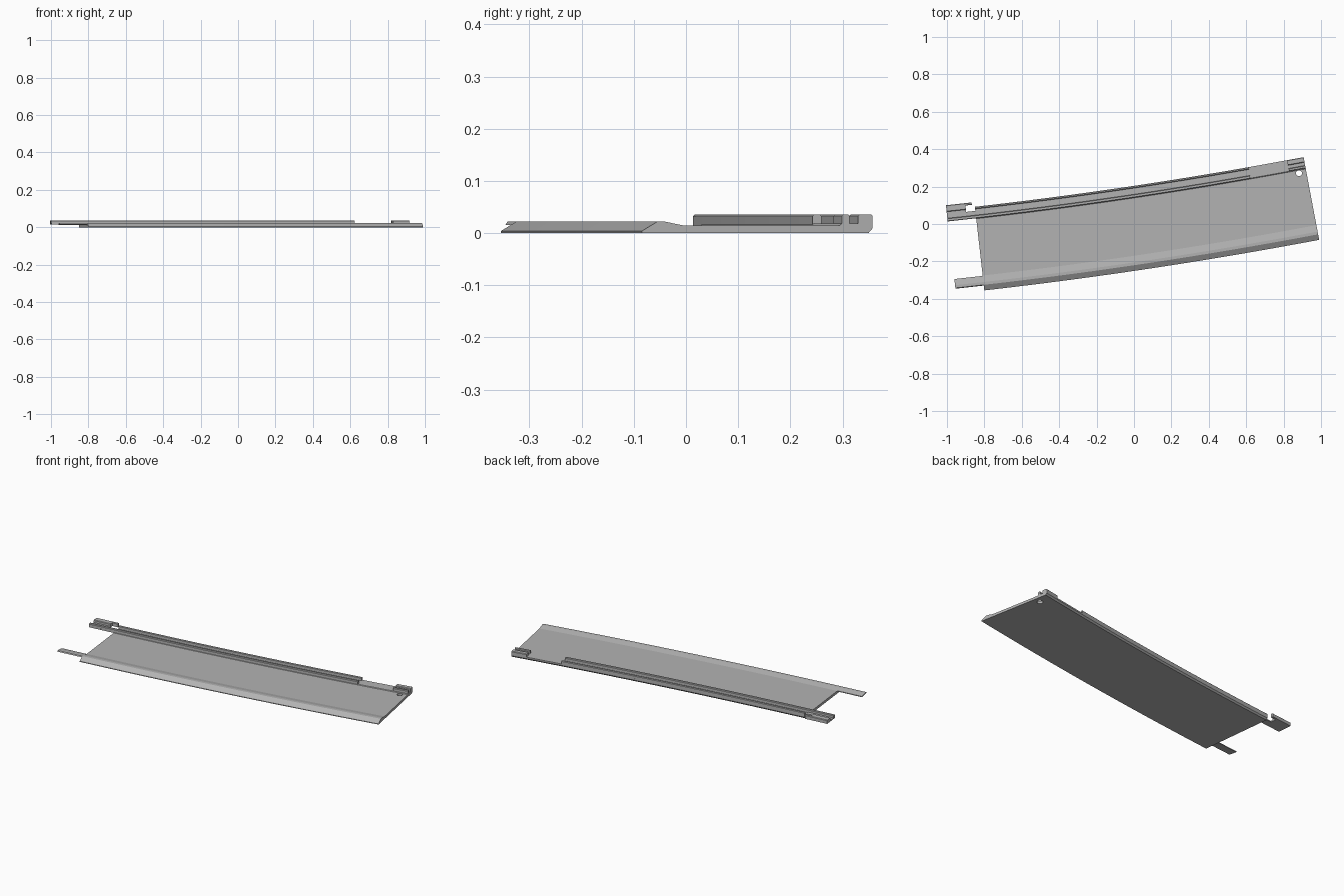
import bpy, bmesh, math

if "Cube" in bpy.data.objects:
    bpy.data.objects.remove(bpy.data.objects["Cube"])

grey = bpy.data.materials.new("satin grey")
grey.diffuse_color = (0.45, 0.45, 0.45, 1)
grey.use_nodes = True
grey.node_tree.nodes["Principled BSDF"].inputs["Base Color"].default_value = grey.diffuse_color


def place(t, v):
    """Point at distance v behind the curved front edge, at station t."""
    y = -0.2508 + 0.147 * t + 0.021 * t * t
    s = 0.147 + 0.042 * t
    k = math.hypot(1, s)
    return t - v * s / k, y + v / k


def sweep(name, profile, t0, t1, n=32):
    """Solid swept along the curve from a closed (v, z) profile."""
    bm = bmesh.new()
    rings = []
    for i in range(n + 1):
        t = t0 + (t1 - t0) * i / n
        rings.append([bm.verts.new((*place(t, v), z)) for v, z in profile])
    m = len(profile)
    for a, b in zip(rings, rings[1:]):
        for j in range(m):
            bm.faces.new((a[j], a[(j + 1) % m], b[(j + 1) % m], b[j]))
    bm.faces.new(rings[0])
    bm.faces.new(rings[-1])
    bmesh.ops.recalc_face_normals(bm, faces=bm.faces)
    me = bpy.data.meshes.new(name)
    bm.to_mesh(me)
    bm.free()
    me.materials.append(grey)
    ob = bpy.data.objects.new(name, me)
    bpy.context.collection.objects.link(ob)
    return ob


def lip(v0, v1, z0, z1=0.036, c=0.003):
    """Upright wall profile with chamfered top corners."""
    return [(v0, z0), (v0, z1 - c), (v0 + c, z1), (v1 - c, z1), (v1, z1 - c), (v1, z0)]


def box(v0, v1, z0, z1):
    return [(v0, z0), (v0, z1), (v1, z1), (v1, z0)]


# main plate with raised front bead and thicker back edge
plate = sweep("sill_plate", [
    (0, 0), (0, 0.004), (0.03, 0.022), (0.045, 0.022), (0.08, 0.015),
    (0.386, 0.015), (0.390, 0.018), (0.45, 0.018), (0.45, 0.009), (0.442, 0)],
    -0.80, 0.99)

# round screw hole near the right end
x, y = place(0.95, 0.370)
bpy.ops.mesh.primitive_cylinder_add(vertices=24, radius=0.016, depth=0.2, location=(x, y, 0))
cutter = bpy.context.object
cutter.name = "hole_cutter"
cutter.hide_render = True
mod = plate.modifiers.new("hole", "BOOLEAN")
mod.object = cutter
mod.operation = "DIFFERENCE"
mod.solver = "EXACT"
bpy.context.view_layer.objects.active = plate
bpy.ops.object.modifier_apply(modifier="hole")
bpy.data.objects.remove(cutter)

# front bead tongue at the left end
sweep("front_tongue", [(0.026, 0.016), (0.030, 0.022), (0.045, 0.022),
                       (0.078, 0.0155), (0.078, 0.011), (0.045, 0.015)], -0.952, -0.80, 4)

# channel walls along the back
sweep("front_channel_wall", lip(0.388, 0.405, 0.016), -0.955, 0.69)
sweep("back_channel_wall", lip(0.438, 0.45, 0.016), -0.80, 0.69)

# short clip at the right end
sweep("right_clip_front", lip(0.390, 0.405, 0.016), 0.90, 0.99, 3)
sweep("right_clip_back", lip(0.422, 0.45, 0.016), 0.90, 0.99, 3)

# left arm: floor, bridge beside the square opening, outer strip, raised block
sweep("arm_floor", box(0.388, 0.475, 0.014, 0.021), -0.955, -0.85, 4)
sweep("arm_bridge", box(0.388, 0.428, 0.014, 0.021), -0.85, -0.80, 2)
sweep("arm_outer_strip", lip(0.462, 0.475, 0.014), -0.85, -0.815, 2)
sweep("arm_raised_block", lip(0.440, 0.475, 0.020), -0.955, -0.85, 4)
